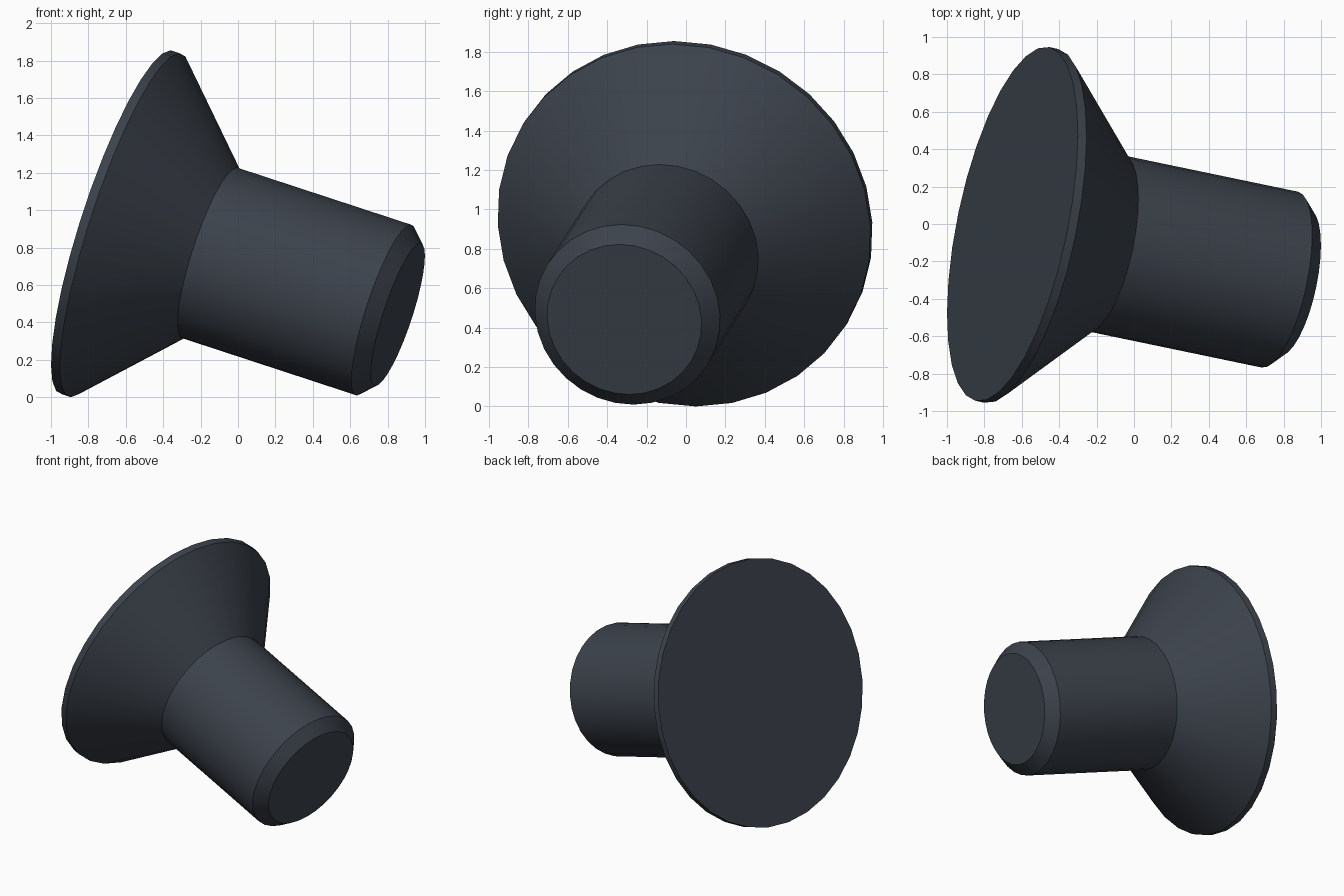
import bpy, bmesh, math
from mathutils import Vector, Matrix

cube = bpy.data.objects.get("Cube")
if cube:
    bpy.data.objects.remove(cube, do_unlink=True)

SEGMENTS = 32
SOCKET_STEPS = 48
SOCKET_R = 0.385
SOCKET_DEPTH = 0.335

# Dark coated steel
steel = bpy.data.materials.new("dark_steel")
steel.use_nodes = True
colour = (0.045, 0.055, 0.071, 1)
steel.diffuse_color = colour
steel.node_tree.nodes["Principled BSDF"].inputs["Base Color"].default_value = colour

bm = bmesh.new()


def ring(count, radius, depth):
    """Closed ring of vertices; radius and depth are functions of the angle."""
    angles = [math.tau * i / count for i in range(count)]
    return [bm.verts.new((radius(a) * math.cos(a), radius(a) * math.sin(a), depth(a)))
            for a in angles]


def bridge(a, b):
    n = len(a)
    for i in range(n):
        j = (i + 1) % n
        bm.faces.new((a[i], a[j], b[j], b[i]))


def ring_edges(verts):
    return [bm.edges.get((verts[i - 1], verts[i])) for i in range(len(verts))]


def hex_radius(a):
    third = math.pi / 3
    return SOCKET_R * math.cos(third / 2) / math.cos(a % third - third / 2)


# Outer body: rim, countersunk cone, shank and chamfered tip (radius, depth)
profile = [(0.966, 0), (0.966, 0.05), (0.48, 0.536), (0.48, 1.533), (0.40, 1.614)]
body = [ring(SEGMENTS, lambda a, r=r: r, lambda a, z=z: z) for r, z in profile]
for a, b in zip(body, body[1:]):
    bridge(a, b)
bm.faces.new(body[-1])

# Hex socket: round mouth, conical lead-in meeting the flats, walls and floor
mouth = ring(SOCKET_STEPS, lambda a: SOCKET_R, lambda a: 0)
lead_in = ring(SOCKET_STEPS, hex_radius, lambda a: SOCKET_R - hex_radius(a))
floor = ring(SOCKET_STEPS, hex_radius, lambda a: SOCKET_DEPTH)
bridge(mouth, lead_in)
bridge(lead_in, floor)
bm.faces.new(floor)

# Flat head face between rim and socket mouth
bmesh.ops.bridge_loops(bm, edges=ring_edges(body[0]) + ring_edges(mouth))
bmesh.ops.remove_doubles(bm, verts=bm.verts[:], dist=0.0005)
bmesh.ops.recalc_face_normals(bm, faces=bm.faces[:])

# Lay the screw along its tilted axis
axis = Vector((1, -0.208, -0.328)).normalized()
up = (Vector((0, 0, 1)) - axis * axis.z).normalized()
side = axis.cross(up)
frame = Matrix((up, side, axis)).transposed().to_4x4()
bm.transform(Matrix.Translation((-0.65, 0, 0.935)) @ frame)

mesh = bpy.data.meshes.new("countersunk_screw")
bm.to_mesh(mesh)
bm.free()
mesh.materials.append(steel)
screw = bpy.data.objects.new("countersunk_screw", mesh)
bpy.context.collection.objects.link(screw)

bpy.ops.object.select_all(action="DESELECT")
screw.select_set(True)
bpy.context.view_layer.objects.active = screw
bpy.ops.object.shade_smooth_by_angle(angle=math.radians(30))
